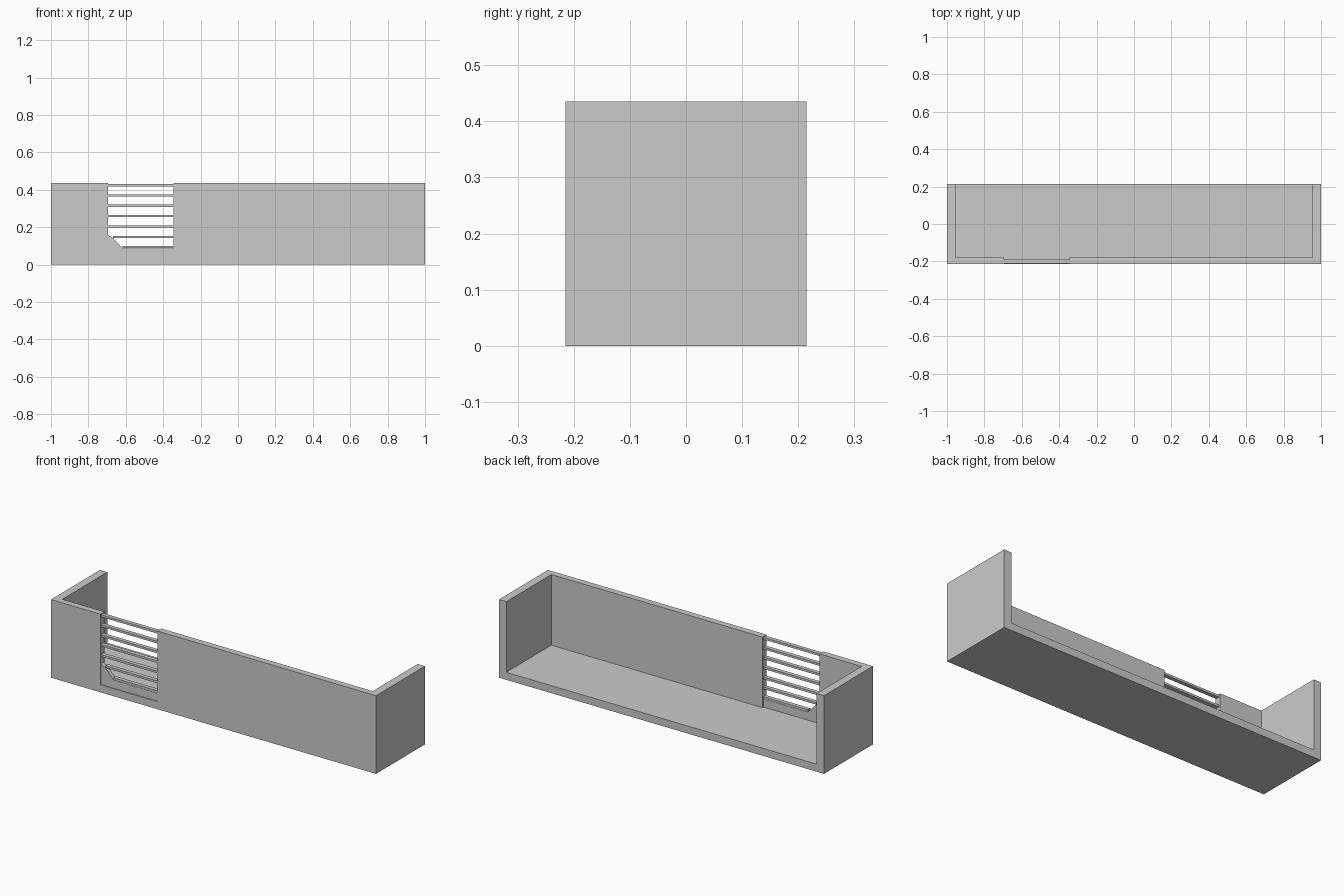
import bpy, bmesh

if "Cube" in bpy.data.objects:
    bpy.data.objects.remove(bpy.data.objects["Cube"])

H, D, T = 0.435, 0.215, 0.042      # height, half depth, floor thickness
WX0, WX1 = -0.695, -0.345          # window opening
YF, YB = -0.211, -0.189            # window insert front / back


def extrude(name, profile, y0, y1):
    """Solid from an x-z outline swept along y."""
    bm = bmesh.new()
    face = bm.faces.new([bm.verts.new((x, y0, z)) for x, z in profile])
    out = bmesh.ops.extrude_face_region(bm, geom=[face])
    verts = [g for g in out["geom"] if isinstance(g, bmesh.types.BMVert)]
    bmesh.ops.translate(bm, verts=verts, vec=(0, y1 - y0, 0))
    bmesh.ops.recalc_face_normals(bm, faces=bm.faces[:])
    mesh = bpy.data.meshes.new(name)
    bm.to_mesh(mesh)
    bm.free()
    obj = bpy.data.objects.new(name, mesh)
    bpy.context.collection.objects.link(obj)
    return obj


def rect(x0, x1, z0, z1):
    return [(x0, z0), (x1, z0), (x1, z1), (x0, z1)]


# Floor and end walls as one U-shaped section, open at the back
S = 0.955
extrude("floor_and_end_walls",
        [(-1, 0), (1, 0), (1, H), (S, H), (S, T), (-S, T), (-S, H), (-1, H)],
        -0.18, D)

# Front wall with an opening down to the floor level
extrude("front_wall",
        [(-1, 0), (1, 0), (1, H), (WX1, H), (WX1, T), (WX0, T), (WX0, H), (-1, H)],
        -D, -0.18)

# Low panel closing the foot of the opening, with a sloped left corner
extrude("window_sill_panel",
        [(WX0, T), (WX1, T), (WX1, 0.087), (-0.617, 0.087),
         (-0.668, 0.142), (WX0, 0.158)], YF, YB)

# Horizontal window bars
for i, z in enumerate((0.094, 0.148, 0.203, 0.260, 0.314, 0.369, 0.424)):
    left = (-0.617, -0.668)[i] if i < 2 else WX0
    extrude(f"window_bar_{i + 1}", rect(left, WX1, z - 0.006, z + 0.006), YF, YB)
